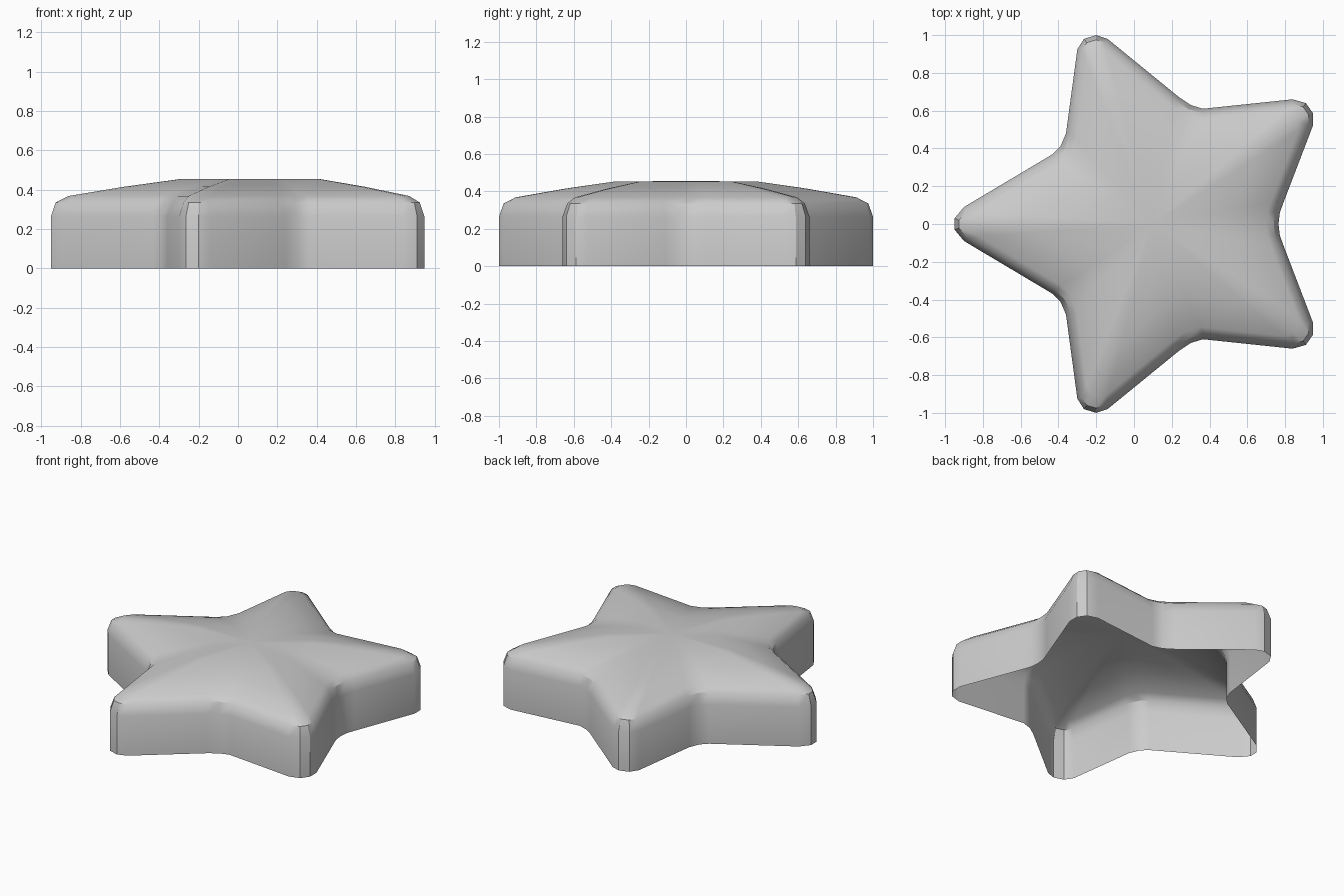
import bpy, bmesh
from mathutils import Vector

if "Cube" in bpy.data.objects:
    bpy.data.objects.remove(bpy.data.objects["Cube"])

# half outline of the rounded star (y >= 0), mirrored below
half = [(0.765, 0), (0.772, 0.06), (0.79, 0.11), (0.947, 0.52), (0.947, 0.587),
        (0.91, 0.64), (0.84, 0.66), (0.365, 0.61), (0.30, 0.63), (0.24, 0.67),
        (-0.14, 0.98), (-0.20, 1.0), (-0.265, 0.98), (-0.30, 0.925),
        (-0.36, 0.48), (-0.39, 0.41), (-0.43, 0.37), (-0.90, 0.09), (-0.95, 0.03)]
outline = [Vector(p) for p in half] + [Vector((x, -y)) for x, y in reversed(half[1:])]
n = len(outline)
centre = Vector((0.1, 0))


def inset(points, d):
    """Move every point inward along its averaged edge normal."""
    out = []
    for i, p in enumerate(points):
        t = (points[(i + 1) % n] - points[i - 1]).normalized()
        out.append(p + Vector((-t.y, t.x)) * d)
    return out


def shrink(points, s):
    return [centre + (p - centre) * s for p in points]


# rings from open bottom rim up to the flat middle
shoulder = inset(outline, 0.025)
rings = [(outline, 0), (outline, 0.265), (shoulder, 0.335),
         (shrink(shoulder, 0.935), 0.368), (shrink(shoulder, 0.66), 0.415),
         (shrink(shoulder, 0.39), 0.453)]

bm = bmesh.new()
loops = [[bm.verts.new((p.x, p.y, z)) for p in pts] for pts, z in rings]
for a, b in zip(loops, loops[1:]):
    for i in range(n):
        j = (i + 1) % n
        bm.faces.new((a[i], a[j], b[j], b[i]))
mid = bm.verts.new((centre.x, centre.y, 0.455))
for i in range(n):
    bm.faces.new((loops[-1][i], loops[-1][(i + 1) % n], mid))

mesh = bpy.data.meshes.new("star_shell")
bm.to_mesh(mesh)
bm.free()
star = bpy.data.objects.new("star_shell", mesh)
bpy.context.collection.objects.link(star)

# smooth shading with crisp tip and rim edges
bpy.context.view_layer.objects.active = star
star.select_set(True)
bpy.ops.object.shade_smooth_by_angle(angle=0.52)
